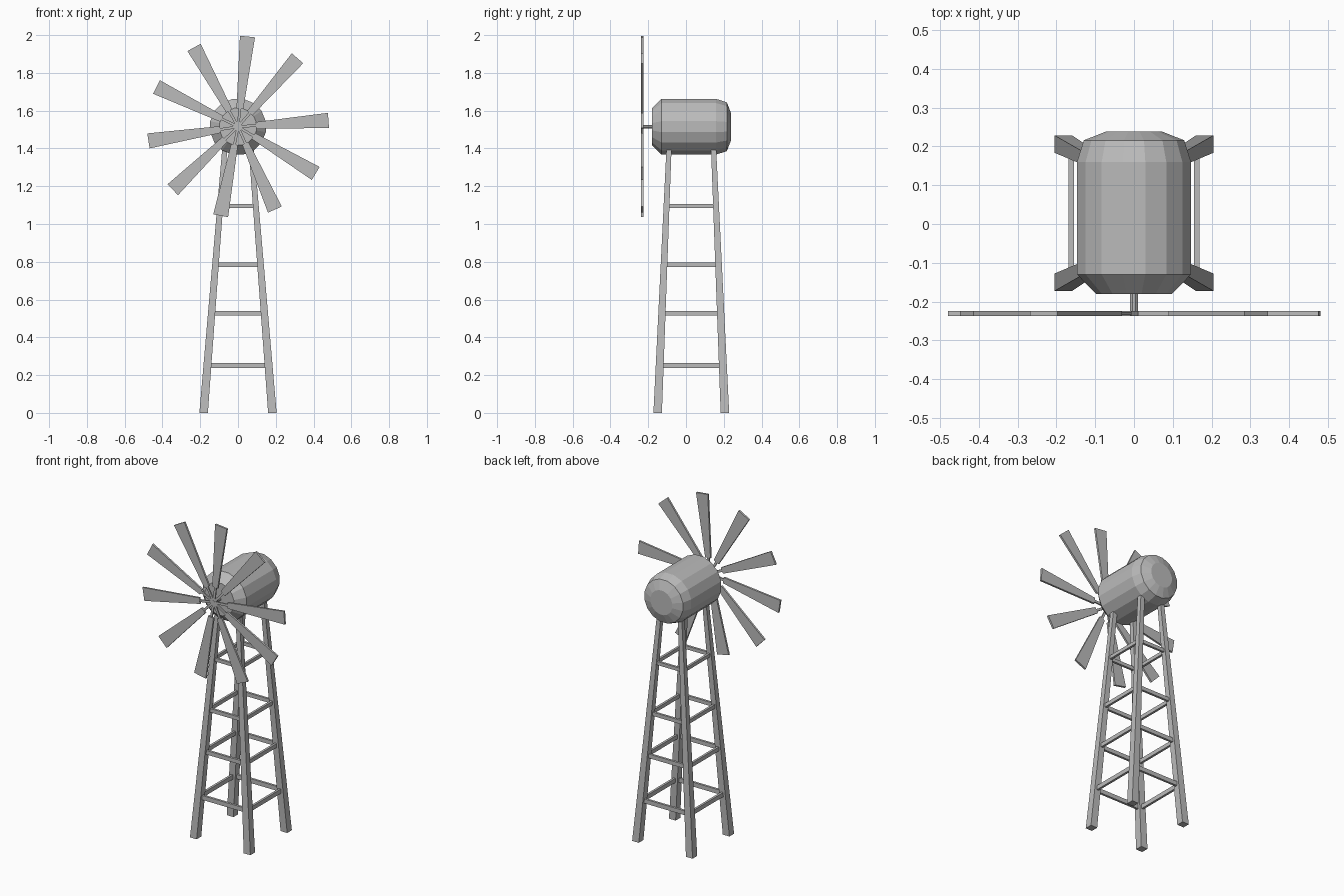
import bpy, bmesh
from math import cos, sin, pi, radians
from mathutils import Vector

cube = bpy.data.objects.get("Cube")
if cube:
    bpy.data.objects.remove(cube, do_unlink=True)

grey = bpy.data.materials.new("plain grey")
grey.use_nodes = True
COLOUR = (0.5, 0.5, 0.5, 1)
grey.diffuse_color = COLOUR
grey.node_tree.nodes["Principled BSDF"].inputs["Base Color"].default_value = COLOUR


def loft(name, rings):
    """Skin a closed solid through rings that have equal point counts."""
    bm = bmesh.new()
    loops = [[bm.verts.new(p) for p in ring] for ring in rings]
    n = len(loops[0])
    for a, b in zip(loops, loops[1:]):
        for i in range(n):
            j = (i + 1) % n
            bm.faces.new((a[i], a[j], b[j], b[i]))
    bm.faces.new(loops[0])
    bm.faces.new(loops[-1])
    bmesh.ops.recalc_face_normals(bm, faces=bm.faces)
    mesh = bpy.data.meshes.new(name)
    bm.to_mesh(mesh)
    bm.free()
    mesh.materials.append(grey)
    obj = bpy.data.objects.new(name, mesh)
    bpy.context.collection.objects.link(obj)
    return obj


def rect(centre, u, v):
    """Four corners around a centre, from two half-extent vectors."""
    c, u, v = Vector(centre), Vector(u), Vector(v)
    return [c - u - v, c + u - v, c + u + v, c - u + v]


def circle(y, z, radius, sides):
    """Ring around the y axis with a flat side on top."""
    angles = [2 * pi * (i + 0.5) / sides for i in range(sides)]
    return [(radius * cos(a), y, z + radius * sin(a)) for a in angles]


AXIS_Z = 1.515
WHEEL_Y = -0.231
TOWER_Y = 0.028
TOWER_TOP = 1.4

# Barrel housing with chamfered ends
profile = [(-0.18, 0.1), (-0.13, 0.15), (0.16, 0.15), (0.216, 0.132), (0.238, 0.075)]
loft("barrel_housing", [circle(y, AXIS_Z, r, 16) for y, r in profile])

# Drive shaft
loft("drive_shaft", [circle(y, AXIS_Z, 0.011, 8) for y in (-0.236, -0.17)])

# Wheel: spokes carrying tapered blades, with one wider gap
for i in range(10):
    a = radians(4 - 35 * i)
    along, across = Vector((cos(a), 0, sin(a))), Vector((-sin(a), 0, cos(a)))
    hub = Vector((0, WHEEL_Y, AXIS_Z))

    def section(r, half_width, half_depth):
        return rect(hub + along * r, across * half_width, (0, half_depth, 0))

    loft(f"wheel_spoke_{i + 1}", [section(r, 0.007, 0.004) for r in (0, 0.11)])
    loft(f"wheel_blade_{i + 1}", [section(0.095, 0.018, 0.006), section(0.48, 0.04, 0.006)])


def leg_at(z):
    """Centre offsets and half thickness of a leg at a height."""
    t = z / TOWER_TOP
    return 0.182 - 0.112 * t, 0.178 - 0.06 * t, 0.0225 - 0.009 * t


# Four splayed, tapering legs
for x_name, sx in (("left", 1), ("right", -1)):
    for y_name, sy in (("front", -1), ("back", 1)):
        rings = []
        for z in (0, TOWER_TOP):
            x, y, h = leg_at(z)
            rings.append(rect((sx * x, TOWER_Y + sy * y, z), (h, 0, 0), (0, h, 0)))
        loft(f"{y_name}_{x_name}_leg", rings)

# Four levels of cross rungs on all sides
for level, z in enumerate((0.25, 0.527, 0.785, 1.096), 1):
    x, y, h = leg_at(z)
    tall = 0.014 - 0.003 * z
    for side, s in (("front", -1), ("back", 1)):
        loft(f"{side}_rung_{level}",
             [rect((e * x, TOWER_Y + s * y, z), (0, 0.007, 0), (0, 0, tall)) for e in (-1, 1)])
    for side, s in (("right", -1), ("left", 1)):
        loft(f"{side}_rung_{level}",
             [rect((s * x, TOWER_Y + e * y, z), (0.007, 0, 0), (0, 0, tall)) for e in (-1, 1)])
